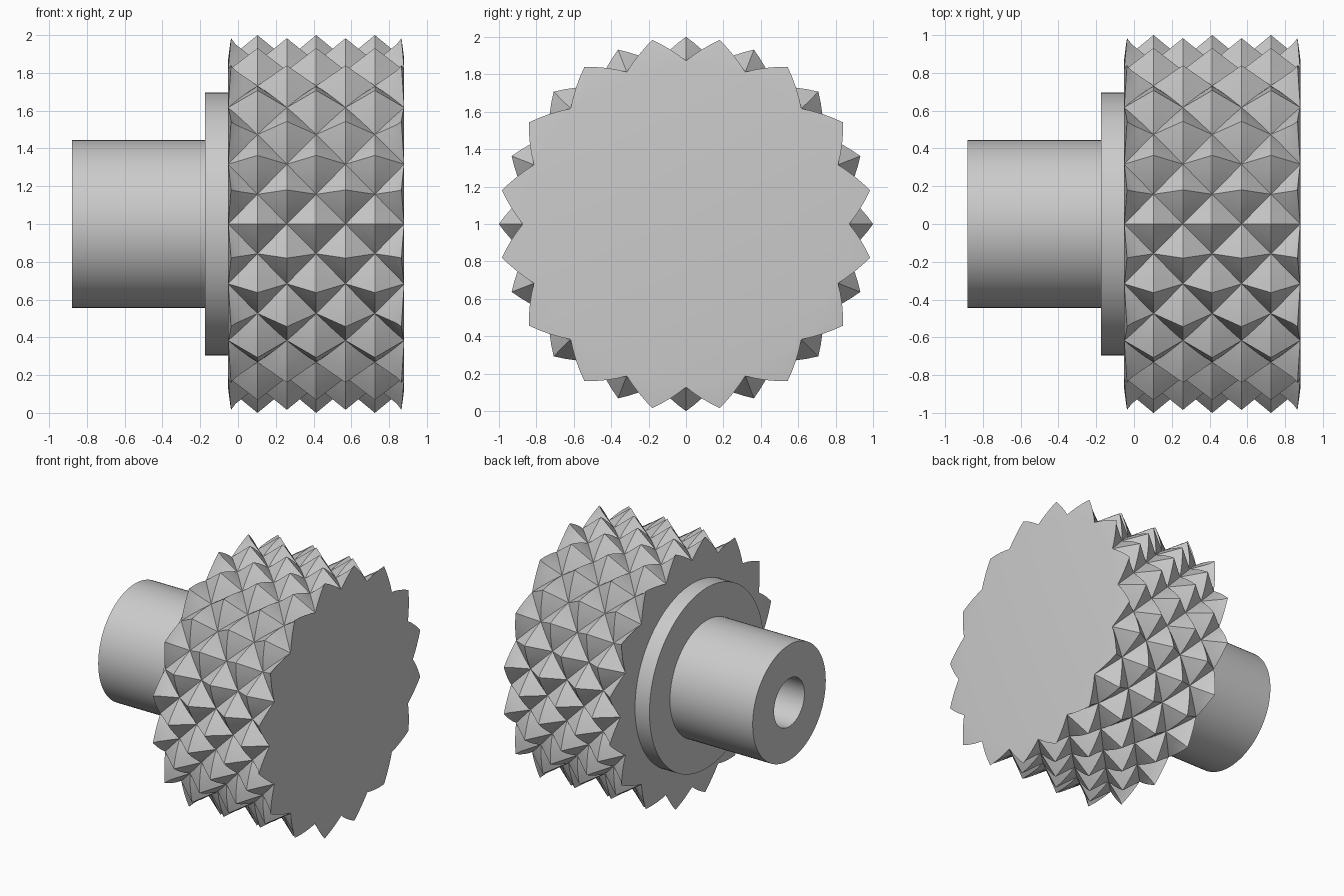
import bpy
import bmesh
from math import sin, cos, tau, radians
from mathutils import Vector, Matrix

cube = bpy.data.objects.get("Cube")
if cube:
    bpy.data.objects.remove(cube, do_unlink=True)

# Single grey material
GREY = (0.6, 0.6, 0.6, 1)
grey = bpy.data.materials.new("plain grey")
grey.use_nodes = True
grey.diffuse_color = GREY
grey.node_tree.nodes["Principled BSDF"].inputs["Base Color"].default_value = GREY


def finish(name, bm, angle):
    bmesh.ops.remove_doubles(bm, verts=bm.verts, dist=1e-5)
    bmesh.ops.recalc_face_normals(bm, faces=bm.faces)
    bmesh.ops.translate(bm, verts=bm.verts, vec=(0, 0, 1))
    mesh = bpy.data.meshes.new(name)
    bm.to_mesh(mesh)
    bm.free()
    mesh.materials.append(grey)
    obj = bpy.data.objects.new(name, mesh)
    bpy.context.collection.objects.link(obj)
    bpy.ops.object.select_all(action='DESELECT')
    obj.select_set(True)
    bpy.context.view_layer.objects.active = obj
    bpy.ops.object.shade_smooth_by_angle(angle=radians(angle))
    return obj


def lathe(name, profile, steps=96):
    """Revolve (x, radius) points about the x axis."""
    bm = bmesh.new()
    verts = [bm.verts.new((x, 0, r)) for x, r in profile]
    edges = [bm.edges.new(pair) for pair in zip(verts, verts[1:])]
    bmesh.ops.spin(bm, geom=verts + edges, cent=(0, 0, 0), axis=(1, 0, 0),
                   angle=tau, steps=steps, use_merge=True)
    return finish(name, bm, 30)


# Hollow shaft and collar
lathe("shaft", [(-0.175, 0.445), (-0.88, 0.445), (-0.88, 0.185),
                (-0.2, 0.185), (-0.2, 0)])
lathe("collar", [(-0.05, 0), (-0.05, 0.695), (-0.175, 0.695), (-0.175, 0)])

# Knurled head: staggered diamond pyramids wrapped round a drum
X0, X1 = -0.052, 0.88
ROOT, TIP = 0.872, 1.0
COLS, ROWS, SUB = 6, 32, 4
nx, na = COLS * SUB, ROWS * SUB


def ring_angle(j):
    t = tau * j / na
    return t - radians(1.2) * sin(4 * t)


def height(i, j):
    """Pyramid height 0..1, with valleys along the cell diagonals."""
    ci, a = divmod(i, SUB)
    cj, b = divmod(j, SUB)
    if (ci + cj) % 2 == 0:
        a = SUB - a
    return abs(1 - (a + b) / SUB)


def on_drum(x, r, j):
    t = ring_angle(j)
    return Vector((x, r * sin(t), r * cos(t)))


bm = bmesh.new()
grid = []
for i in range(nx + 1):
    ring = []
    for j in range(na):
        h = height(i, j)
        x = X0 + (X1 - X0) * i / nx
        # end teeth lean slightly inward
        x += 0.015 * h * ((i == 0) - (i == nx))
        ring.append(bm.verts.new(on_drum(x, ROOT + (TIP - ROOT) * h, j)))
    grid.append(ring)

for i in range(nx):
    for j in range(na):
        k = (j + 1) % na
        p, q, r, s = grid[i][j], grid[i + 1][j], grid[i + 1][k], grid[i][k]
        # split each quad parallel to the valley crossing its cell
        if (i // SUB + j // SUB) % 2:
            tris = (p, q, s), (q, r, s)
        else:
            tris = (p, q, r), (p, r, s)
        for tri in tris:
            bm.faces.new(tri)

# Flat end discs with a narrow tooth border
for x, ring in ((X0, grid[0]), (X1, grid[-1])):
    inner = [bm.verts.new(on_drum(x, ROOT - 0.005, j)) for j in range(na)]
    for j in range(na):
        k = (j + 1) % na
        bm.faces.new((ring[j], ring[k], inner[k], inner[j]))
    bm.faces.new(inner)
finish("knurled_head", bm, 20)
